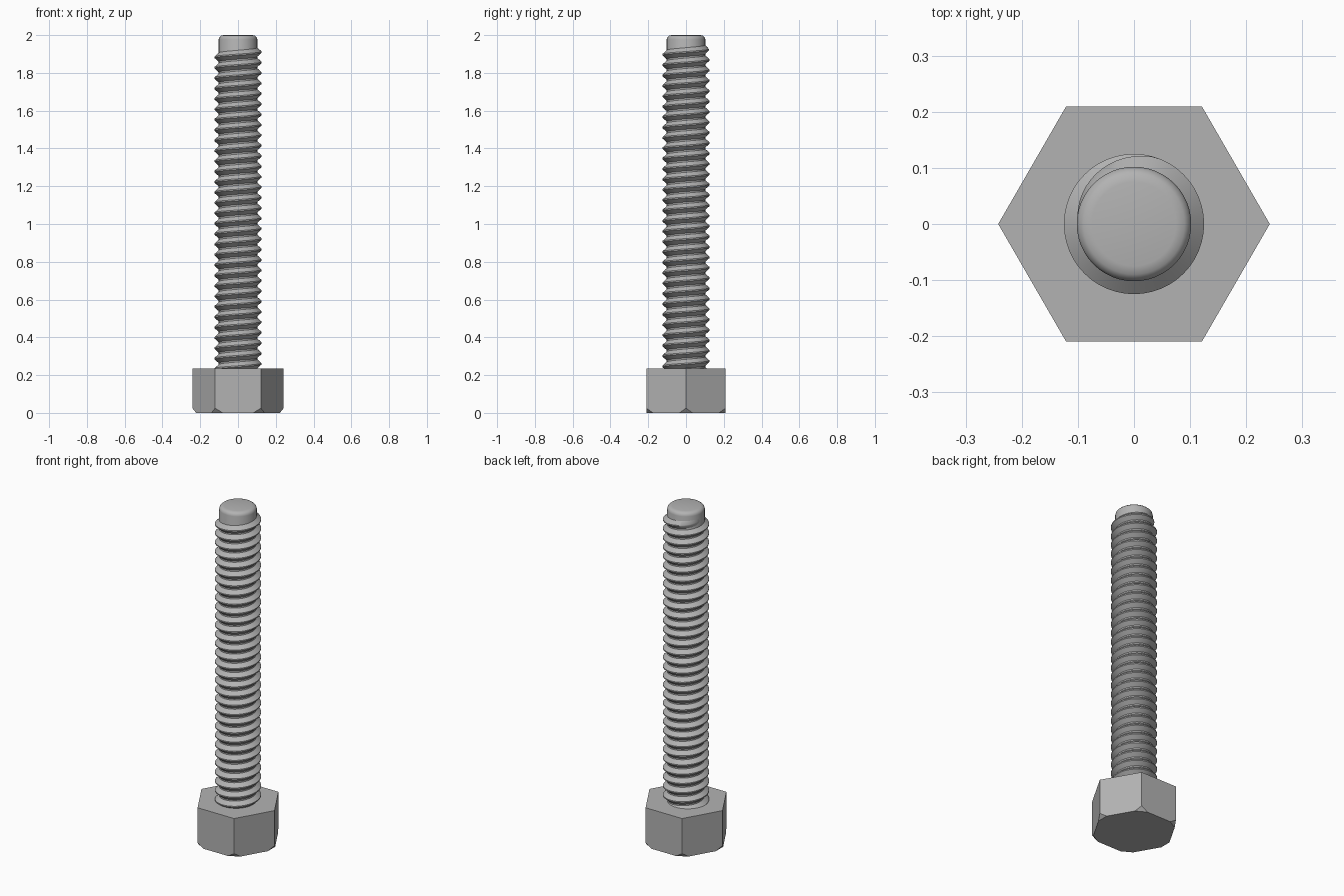
import bpy
import bmesh
from math import sin, cos, pi, tau, radians

if "Cube" in bpy.data.objects:
    bpy.data.objects.remove(bpy.data.objects["Cube"])

steel = bpy.data.materials.new("steel grey")
steel.use_nodes = True
steel.diffuse_color = (0.45, 0.45, 0.45, 1)
steel.node_tree.nodes["Principled BSDF"].inputs["Base Color"].default_value = (0.45, 0.45, 0.45, 1)

HEAD_R, HEAD_H = 0.242, 0.235
MAJOR, MINOR = 0.125, 0.102
PITCH, SEGS = 0.055, 48
Z0, Z1 = HEAD_H - 0.03, 1.965


def finish(bm, name, smooth=None):
    bmesh.ops.recalc_face_normals(bm, faces=bm.faces)
    mesh = bpy.data.meshes.new(name)
    bm.to_mesh(mesh)
    bm.free()
    ob = bpy.data.objects.new(name, mesh)
    bpy.context.collection.objects.link(ob)
    mesh.materials.append(steel)
    if smooth:
        bpy.ops.object.select_all(action="DESELECT")
        ob.select_set(True)
        bpy.context.view_layer.objects.active = ob
        bpy.ops.object.shade_smooth_by_angle(angle=radians(smooth))
    return ob


# Hexagonal head with its lower corners cut off
bm = bmesh.new()
bmesh.ops.create_cone(bm, cap_ends=True, segments=6, radius1=HEAD_R, radius2=HEAD_R, depth=HEAD_H)
bmesh.ops.translate(bm, verts=bm.verts, vec=(0, 0, HEAD_H / 2))
# put corners on the x axis
turn = min((v.co for v in bm.verts), key=lambda c: abs(c.y))
if abs(turn.y) > 0.01 or abs(abs(turn.x) - HEAD_R) > 0.01:
    for v in bm.verts:
        v.co.x, v.co.y = -v.co.y, v.co.x
for i in range(6):
    a = i * pi / 3
    n = (cos(a) * 0.025, sin(a) * 0.025, -0.02)
    cut = bmesh.ops.bisect_plane(bm, geom=bm.verts[:] + bm.edges[:] + bm.faces[:],
                                 plane_co=(cos(a) * 0.222, sin(a) * 0.222, 0),
                                 plane_no=n, clear_outer=True)
    rim = [e for e in cut["geom_cut"] if isinstance(e, bmesh.types.BMEdge)]
    bmesh.ops.contextual_create(bm, geom=rim)
finish(bm, "hex_head")

# Plain core with a rounded tip
bm = bmesh.new()
outline = [(0, 0.2), (MINOR, 0.2), (MINOR, 1.978), (0.099, 1.989), (0.09, 1.997), (0.075, 2), (0, 2)]
verts = [bm.verts.new((r, 0, z)) for r, z in outline]
edges = [bm.edges.new(p) for p in zip(verts, verts[1:])]
bmesh.ops.spin(bm, geom=verts + edges, cent=(0, 0, 0), axis=(0, 0, 1), angle=tau, steps=SEGS)
bmesh.ops.remove_doubles(bm, verts=bm.verts, dist=0.0001)
finish(bm, "core_and_tip", 35)

# Helical ridge: a V section swept up the core, sinking in at the top end
bm = bmesh.new()
turns = (Z1 - Z0 - PITCH / 2) / PITCH
steps = int(turns * SEGS)
section = [(-0.46, 0), (-0.06, 1), (0.06, 1), (0.46, 0)]
rows = []
for s in range(steps + 1):
    a = tau * s / SEGS + pi - tau * (steps % SEGS) / SEGS
    z = Z0 + PITCH * s / SEGS
    fade = min(1, (steps - s) / (SEGS * 0.3))
    row = []
    for dz, h in section:
        r = MINOR - 0.002 + (MAJOR - MINOR + 0.002) * h * fade
        row.append(bm.verts.new((r * cos(a), r * sin(a), z + dz * PITCH)))
    rows.append(row)
for a, b in zip(rows, rows[1:]):
    for k in range(3):
        bm.faces.new((a[k], a[k + 1], b[k + 1], b[k]))
finish(bm, "thread", 35)
